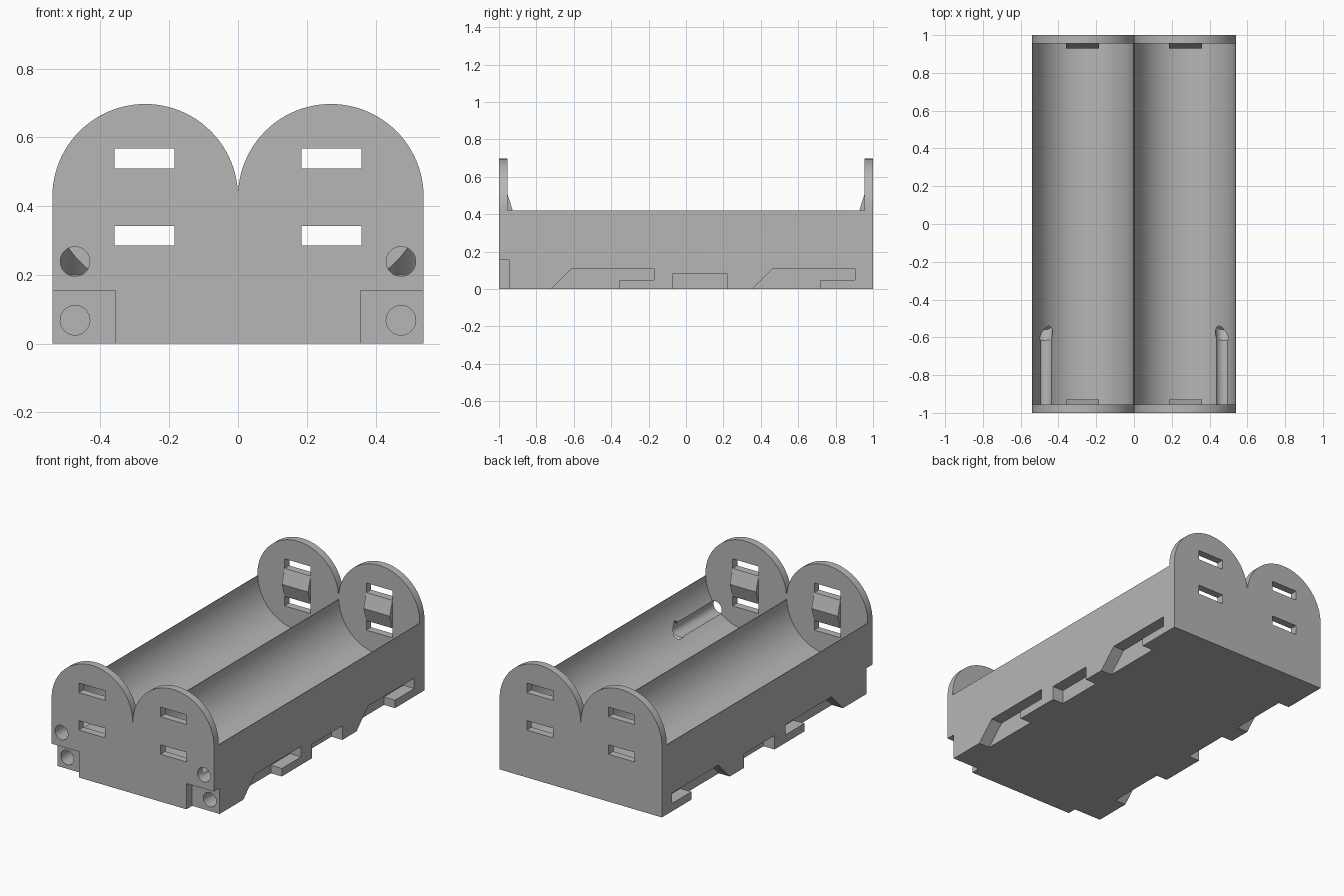
import bpy, bmesh, math
from mathutils import Vector, Matrix

cube = bpy.data.objects.get("Cube")
if cube:
    bpy.data.objects.remove(cube, do_unlink=True)

grey = bpy.data.materials.new("grey_plastic")
grey.use_nodes = True
colour = (0.47, 0.47, 0.47, 1)
grey.diffuse_color = colour
grey.node_tree.nodes["Principled BSDF"].inputs["Base Color"].default_value = colour


def finish(name, bm):
    bmesh.ops.recalc_face_normals(bm, faces=bm.faces[:])
    mesh = bpy.data.meshes.new(name)
    bm.to_mesh(mesh)
    bm.free()
    mesh.materials.append(grey)
    ob = bpy.data.objects.new(name, mesh)
    bpy.context.scene.collection.objects.link(ob)
    return ob


def prism(name, points, start, end):
    """Extrude a closed outline of 3D points from offset start to offset end."""
    bm = bmesh.new()
    face = bm.faces.new([bm.verts.new(Vector(p) + Vector(start)) for p in points])
    new = bmesh.ops.extrude_face_region(bm, geom=[face])["geom"]
    moved = [v for v in new if isinstance(v, bmesh.types.BMVert)]
    bmesh.ops.translate(bm, verts=moved, vec=Vector(end) - Vector(start))
    return finish(name, bm)


def along_y(name, points, y0, y1):
    return prism(name, [(x, 0, z) for x, z in points], (0, y0, 0), (0, y1, 0))


def along_x(name, points, x0, x1):
    return prism(name, [(0, y, z) for y, z in points], (x0, 0, 0), (x1, 0, 0))


def rect(a0, a1, b0, b1):
    return [(a0, b0), (a1, b0), (a1, b1), (a0, b1)]


def rod(name, a, b, radius, sides=32):
    a, b = Vector(a), Vector(b)
    turn = (b - a).to_track_quat('Z', 'Y').to_matrix().to_4x4()
    bm = bmesh.new()
    bmesh.ops.create_cone(bm, cap_ends=True, segments=sides, radius1=radius, radius2=radius,
                          depth=(b - a).length,
                          matrix=Matrix.Translation((a + b) / 2) @ turn)
    return finish(name, bm)


def cut(target, cutter):
    mod = target.modifiers.new("cut", 'BOOLEAN')
    mod.operation = 'DIFFERENCE'
    mod.solver = 'EXACT'
    mod.object = cutter
    cutter.hide_render = True
    bpy.context.view_layer.objects.active = target
    bpy.ops.object.modifier_apply(modifier=mod.name)
    bpy.data.objects.remove(cutter, do_unlink=True)


# Main body: twin-lobed outline over the full length
HALF, LOBE, CENTRE, TOP, INNER = 0.54, 0.27, 0.427, 0.42, 0.955
STEPS = 48
outline = [(-HALF, 0), (HALF, 0)]
for cx in (LOBE, -LOBE):
    for i in range(STEPS + 1):
        if cx < 0 and i == 0:
            continue
        t = math.pi * i / STEPS
        outline.append((cx + LOBE * math.cos(t), CENTRE + LOBE * math.sin(t)))
body = along_y("holder_body", outline, -1, 1)

# Open the top between the end plates
cut(body, along_y("top_cutter", rect(-0.7, 0.7, TOP, 0.9), -INNER, INNER))

for s in (-1, 1):
    # Round cell trough
    cut(body, rod("trough_cutter", (s * LOBE, -INNER, CENTRE), (s * LOBE, INNER, CENTRE), 0.267, 96))
    # Contact slots through both end plates
    for z0, z1 in ((0.285, 0.342), (0.51, 0.568)):
        cut(body, along_y("slot_cutter", rect(s * 0.272 - 0.087, s * 0.272 + 0.087, z0, z1), -1.1, 1.1))
    # Front corner notch
    x0, x1 = sorted((s * 0.357, s * 0.7))
    cut(body, along_y("notch_cutter", rect(x0, x1, -0.1, 0.155), -1.1, -0.945))
    # Wire channels low on the side, with retaining tabs
    x0, x1 = sorted((s * 0.467, s * 0.7))
    for y in (-0.72, 0.355):
        channel = [(y - 0.1, -0.1), (y + 0.11, 0.11), (y + 0.548, 0.11),
                   (y + 0.548, 0.048), (y + 0.365, 0.048), (y + 0.365, -0.1)]
        cut(body, along_x("channel_cutter", channel, x0, x1))
    cut(body, along_x("recess_cutter", rect(-0.07, 0.22, -0.1, 0.084), x0, x1))
    # Wire holes in the front, the upper one dipping down at its end
    x = s * 0.474
    cut(body, rod("lower_hole_cutter", (x, -1.1, 0.068), (x, -0.72, 0.068), 0.043))
    cut(body, rod("upper_hole_cutter", (x, -1.1, 0.239), (x, -0.6, 0.239), 0.043))
    cut(body, rod("slanted_hole_cutter", (x, -0.63, 0.27), (x, -0.53, 0.17), 0.0425))

bpy.ops.object.select_all(action='DESELECT')
body.select_set(True)
bpy.context.view_layer.objects.active = body
bpy.ops.object.shade_smooth_by_angle(angle=math.radians(30))

# Ridged contact rests between the slots
for side, s in (("right", -1), ("left", 1)):
    for end, e in (("front", -1), ("back", 1)):
        ridge = [(e * 0.97, 0.342), (e * 0.955, 0.342), (e * 0.928, 0.425),
                 (e * 0.955, 0.51), (e * 0.97, 0.51)]
        along_x(f"contact_rest_{end}_{side}", ridge, s * 0.272 - 0.087, s * 0.272 + 0.087)
